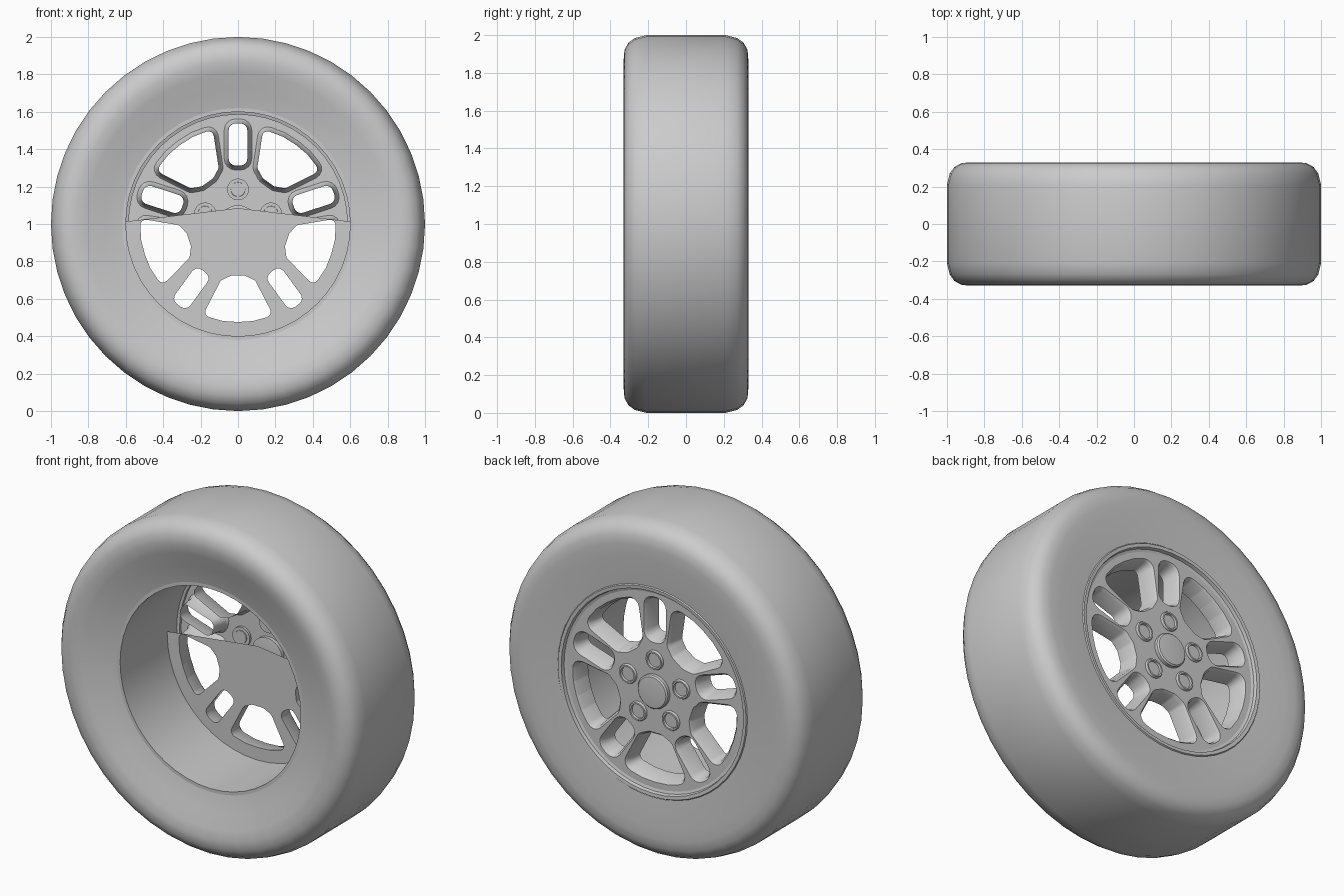
import bpy, bmesh
from math import sin, cos, pi, atan2, radians
from mathutils import Vector

cube = bpy.data.objects.get("Cube")
if cube:
    bpy.data.objects.remove(cube, do_unlink=True)

grey = bpy.data.materials.new("plain_grey")
grey.use_nodes = True
grey.diffuse_color = (0.6, 0.6, 0.6, 1)
grey.node_tree.nodes["Principled BSDF"].inputs["Base Color"].default_value = (0.6, 0.6, 0.6, 1)

AXLE = 1.0
FACE_Y, PLATE_Y = 0.295, 0.185
SPOKES = [radians(90 + 72 * k) for k in range(5)]


def finish(name, bm, angle=35):
    bmesh.ops.remove_doubles(bm, verts=bm.verts, dist=0.0001)
    bmesh.ops.recalc_face_normals(bm, faces=bm.faces)
    mesh = bpy.data.meshes.new(name)
    bm.to_mesh(mesh)
    bm.free()
    mesh.materials.append(grey)
    obj = bpy.data.objects.new(name, mesh)
    bpy.context.collection.objects.link(obj)
    bpy.ops.object.select_all(action="DESELECT")
    obj.select_set(True)
    bpy.context.view_layer.objects.active = obj
    bpy.ops.object.shade_smooth_by_angle(angle=radians(angle))
    return obj


def circle(r, y, n, cx=0, cz=0):
    return [Vector((cx + r * sin(2 * pi * i / n), y, AXLE + cz + r * cos(2 * pi * i / n)))
            for i in range(n)]


def bridge(bm, a, b):
    n = len(a)
    for i in range(n):
        j = (i + 1) % n
        bm.faces.new((a[i], a[j], b[j], b[i]))


def lathe(name, profile, n=48, cx=0, cz=0):
    """Spin (radius, y) points around the axle direction."""
    bm = bmesh.new()
    rings = [[bm.verts.new(p) for p in circle(r, y, n, cx, cz)] for r, y in profile]
    for a, b in zip(rings, rings[1:]):
        bridge(bm, a, b)
    for ring, (r, y) in ((rings[0], profile[0]), (rings[-1], profile[-1])):
        if r < 0.095:
            bm.faces.new(ring)
    return finish(name, bm)


def window(centres, radius, angle, y):
    """Rounded outline around corner centres (radial, sideways), turned to an angle."""
    points, n = [], len(centres)
    for i in range(n):
        prev, cur, nxt = (Vector(centres[(i + d) % n]) for d in (-1, 0, 1))
        d0, d1 = cur - prev, nxt - cur
        a0 = atan2(-d0.x, d0.y)
        turn = (atan2(-d1.x, d1.y) - a0) % (2 * pi)
        for k in range(5):
            a = a0 + turn * k / 4
            u, v = cur.x + radius * cos(a), cur.y + radius * sin(a)
            points.append(Vector((u * cos(angle) - v * sin(angle), y,
                                  AXLE + u * sin(angle) + v * cos(angle))))
    return points


def both_sides(half):
    return half + [(u, -v) for u, v in reversed(half)]


# Corner centres of the slot in each spoke and the opening between spokes
slot = [(0.35, -0.012), (0.5, -0.012), (0.5, 0.012), (0.35, 0.012)]
right_half = [(0.306, -0.03), (0.325, -0.07), (0.47, -0.145), (0.489, -0.075)]
opening = right_half + [(0.494, 0)] + [(u, -v) for u, v in reversed(right_half)]
WINDOWS = [(slot, 0.038, a) for a in SPOKES] + [(opening, 0.03, a + pi / 5) for a in SPOKES]


def pierced_disc(bm, radius, y, grow):
    loops = [circle(radius, y, 48)]
    loops += [window(c, r + grow, a, y) for c, r, a in WINDOWS]
    edges = []
    for loop in loops:
        verts = [bm.verts.new(p) for p in loop]
        edges += [bm.edges.new((verts[i - 1], verts[i])) for i in range(len(verts))]
    bmesh.ops.triangle_fill(bm, edges=edges, use_beauty=True, normal=(0, 1, 0))


# Tyre: dished on the front, nearly flat on the back
lathe("tyre", [
    (0.62, -0.262), (0.72, -0.285), (0.81, -0.317), (0.87, -0.33), (0.92, -0.326),
    (0.96, -0.305), (0.985, -0.27), (1, -0.21), (1, 0), (1, 0.21), (0.985, 0.27),
    (0.96, 0.305), (0.92, 0.326), (0.87, 0.33), (0.8, 0.329), (0.63, 0.316)])

# Barrel of the rim with its outer lip
lathe("rim_barrel", [
    (0.622, -0.262), (0.6, -0.262), (0.6, 0.275), (0.585, 0.28), (0.585, FACE_Y),
    (0.6, 0.3), (0.605, 0.32), (0.625, 0.322), (0.632, 0.31)])

# Spoked face with tapered window walls
bm = bmesh.new()
pierced_disc(bm, 0.585, FACE_Y, 0.024)
for centres, radius, angle in WINDOWS:
    steps = [(0.024, FACE_Y), (0.012, FACE_Y - 0.015), (0, PLATE_Y)]
    rings = [[bm.verts.new(p) for p in window(centres, radius + g, angle, y)]
             for g, y in steps]
    for a, b in zip(rings, rings[1:]):
        bridge(bm, a, b)
finish("spoke_face", bm)

# Inner plate, closing only the lower part of the spokes
bm = bmesh.new()
pierced_disc(bm, 0.6, PLATE_Y, 0)
for side in (-1, 1):
    bmesh.ops.bisect_plane(bm, geom=bm.verts[:] + bm.edges[:] + bm.faces[:],
                           plane_co=(0, 0, AXLE + 0.085), plane_no=(side * 0.12, 0, 1),
                           clear_outer=True)
finish("inner_plate", bm)

# Hub cap and wheel nut cups
lathe("hub_cap", [(0.09, 0.272), (0.1, 0.274), (0.1, 0.315), (0.092, 0.323), (0.06, 0.326)], 32)
for number, a in enumerate(SPOKES, 1):
    lathe(f"nut_cup_{number}", [
        (0.058, 0.28), (0.058, 0.3), (0.053, 0.308), (0.044, 0.308), (0.038, 0.275),
        (0.02, 0.275)], 20, 0.185 * cos(a), 0.185 * sin(a))
